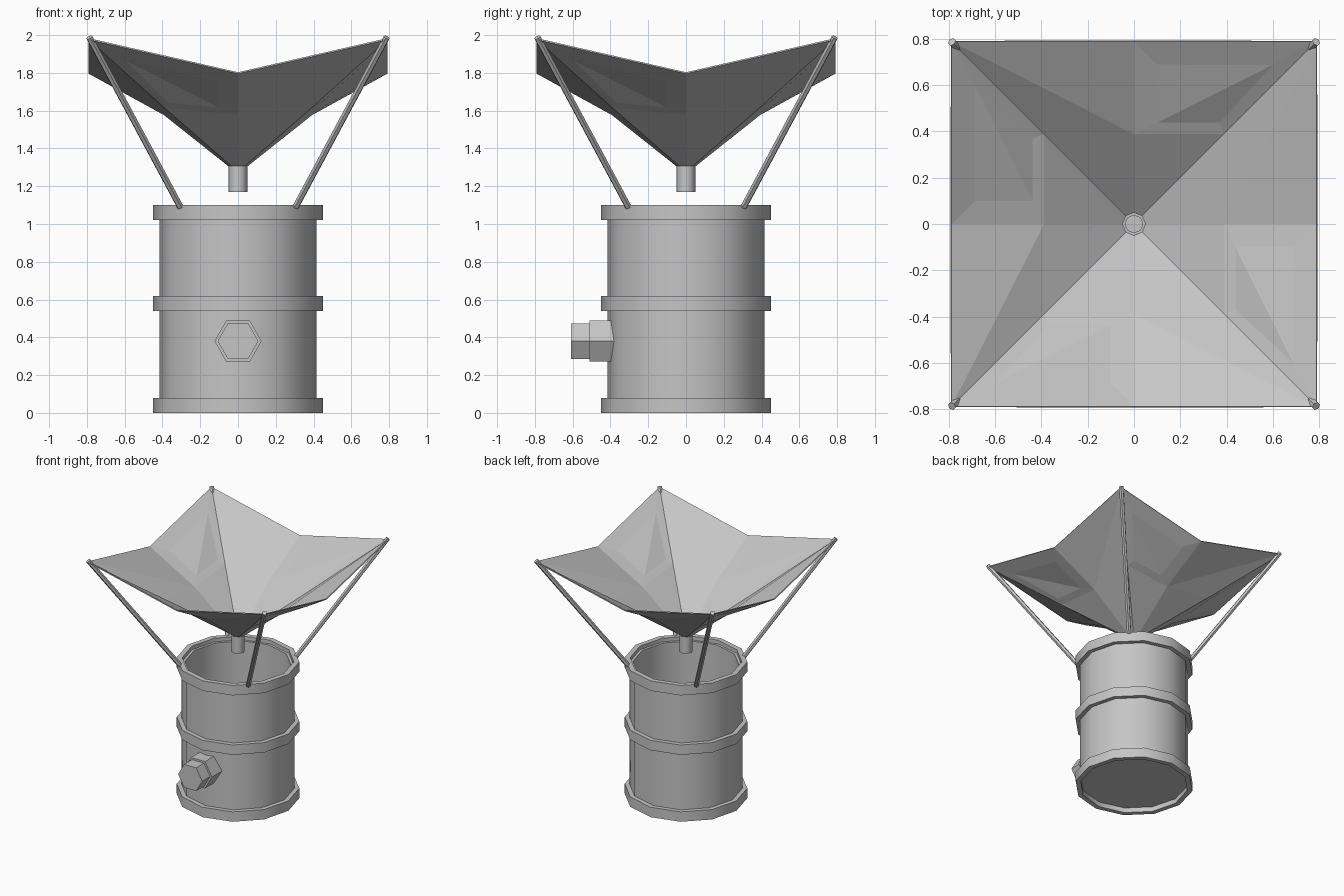
import bpy, bmesh, math
from mathutils import Vector, Matrix

if "Cube" in bpy.data.objects:
    bpy.data.objects.remove(bpy.data.objects["Cube"], do_unlink=True)

grey = bpy.data.materials.new("plain_grey")
grey.use_nodes = True
grey.diffuse_color = (0.56, 0.56, 0.56, 1)
grey.node_tree.nodes["Principled BSDF"].inputs["Base Color"].default_value = grey.diffuse_color


def finish(name, bm, smooth=None):
    """Turn a bmesh into a named object, smoothing below the given angle."""
    bmesh.ops.remove_doubles(bm, verts=bm.verts, dist=0.0005)
    bmesh.ops.recalc_face_normals(bm, faces=bm.faces)
    mesh = bpy.data.meshes.new(name)
    bm.to_mesh(mesh)
    bm.free()
    mesh.materials.append(grey)
    ob = bpy.data.objects.new(name, mesh)
    bpy.context.collection.objects.link(ob)
    if smooth:
        bpy.ops.object.select_all(action="DESELECT")
        ob.select_set(True)
        bpy.context.view_layer.objects.active = ob
        bpy.ops.object.shade_smooth_by_angle(angle=math.radians(smooth))
    return ob


def lathe(name, profile, sides, closed, smooth):
    """Revolve a (radius, height) profile around z."""
    bm = bmesh.new()
    verts = [bm.verts.new((r, 0, z)) for r, z in profile]
    pairs = list(zip(verts, verts[1:]))
    if closed:
        pairs.append((verts[-1], verts[0]))
    edges = [bm.edges.new(p) for p in pairs]
    bmesh.ops.spin(bm, geom=verts + edges, cent=(0, 0, 0), axis=(0, 0, 1),
                   angle=math.tau, steps=sides, use_merge=False)
    return finish(name, bm, smooth)


def prism(name, start, end, radius, sides, turn=0):
    """A straight prism between two points."""
    start, end = Vector(start), Vector(end)
    axis = end - start
    bm = bmesh.new()
    bmesh.ops.create_cone(bm, cap_ends=True, segments=sides, radius1=radius,
                          radius2=radius, depth=axis.length)
    place = (Matrix.Translation((start + end) / 2)
             @ axis.to_track_quat("Z", "Y").to_matrix().to_4x4()
             @ Matrix.Rotation(turn, 4, "Z"))
    bm.transform(place)
    return finish(name, bm)


# Open barrel with recessed floor and three hoops
lathe("barrel_body", [(0, 0.04), (0.415, 0.04), (0.415, 1.07), (0.39, 1.07),
                      (0.39, 0.06), (0, 0.06)], 12, False, 35)
for name, z in (("bottom_hoop", 0), ("middle_hoop", 0.54), ("top_hoop", 1.02)):
    lathe(name, [(0.45, z), (0.45, z + 0.08), (0.41, z + 0.08), (0.41, z)], 12, True, 35)

# Hexagonal outlet and its cap
prism("outlet_nut", (0, -0.38, 0.38), (0, -0.51, 0.38), 0.125, 6, math.pi / 2)
prism("outlet_cap", (0, -0.50, 0.38), (0, -0.61, 0.38), 0.108, 6, math.pi / 2)
for name in ("outlet_nut", "outlet_cap"):
    # widest corners point sideways
    mesh = bpy.data.objects[name].data
    if max(v.co.z for v in mesh.vertices) - 0.38 > max(v.co.x for v in mesh.vertices):
        centre = Matrix.Translation((0, 0, 0.38))
        mesh.transform(centre @ Matrix.Rotation(math.pi / 6, 4, "Y") @ centre.inverted())

# Spout under the collector
lathe("spout", [(0.05, 1.17), (0.05, 1.32), (0.038, 1.32), (0.038, 1.17)], 8, True, 50)

# Collector sheet: one side, repeated around z
R, M = 0.79, 0.39
points = {
    "edge": (0, R, 1.80), "corner": (R, R, 1.98), "corner_l": (-R, R, 1.98),
    "fold": (M, M, 1.62), "fold_l": (-M, M, 1.62), "mid": (0, M, 1.58),
    "hole": (0, 0.05, 1.31), "hole_r": (0.035, 0.035, 1.31), "hole_l": (-0.035, 0.035, 1.31),
    # slightly sunken panel
    "p_edge": (0.1, 0.69, 1.757), "p_corner": (0.6, 0.69, 1.872),
    "p_fold": (0.37, 0.44, 1.647), "p_mid": (0.1, 0.44, 1.619),
}
faces = ["edge corner_l mid", "corner_l fold_l mid", "mid fold hole_r hole",
         "mid hole hole_l fold_l", "p_edge p_corner p_mid", "p_corner p_fold p_mid"]
rim = ["edge", "corner", "fold", "mid"]
for a, b in zip(rim, rim[1:] + rim[:1]):
    faces.append(f"{a} {b} p_{b} p_{a}")
bm = bmesh.new()
for k in range(4):
    spin = Matrix.Rotation(k * math.pi / 2, 3, "Z")
    verts = {n: bm.verts.new(spin @ Vector(p)) for n, p in points.items()}
    for face in faces:
        bm.faces.new([verts[n] for n in face.split()])
sheet = finish("collector_sheet", bm)
thick = sheet.modifiers.new("thickness", "SOLIDIFY")
thick.thickness = 0.008
thick.offset = 0

# Four support rods from the hoop to the sheet corners
for sx, side in ((1, "left"), (-1, "right")):
    for sy, end in ((-1, "front"), (1, "back")):
        prism(f"{end}_{side}_rod", (0.305 * sx, 0.305 * sy, 1.09),
              (0.787 * sx, 0.787 * sy, 1.988), 0.018, 6)
